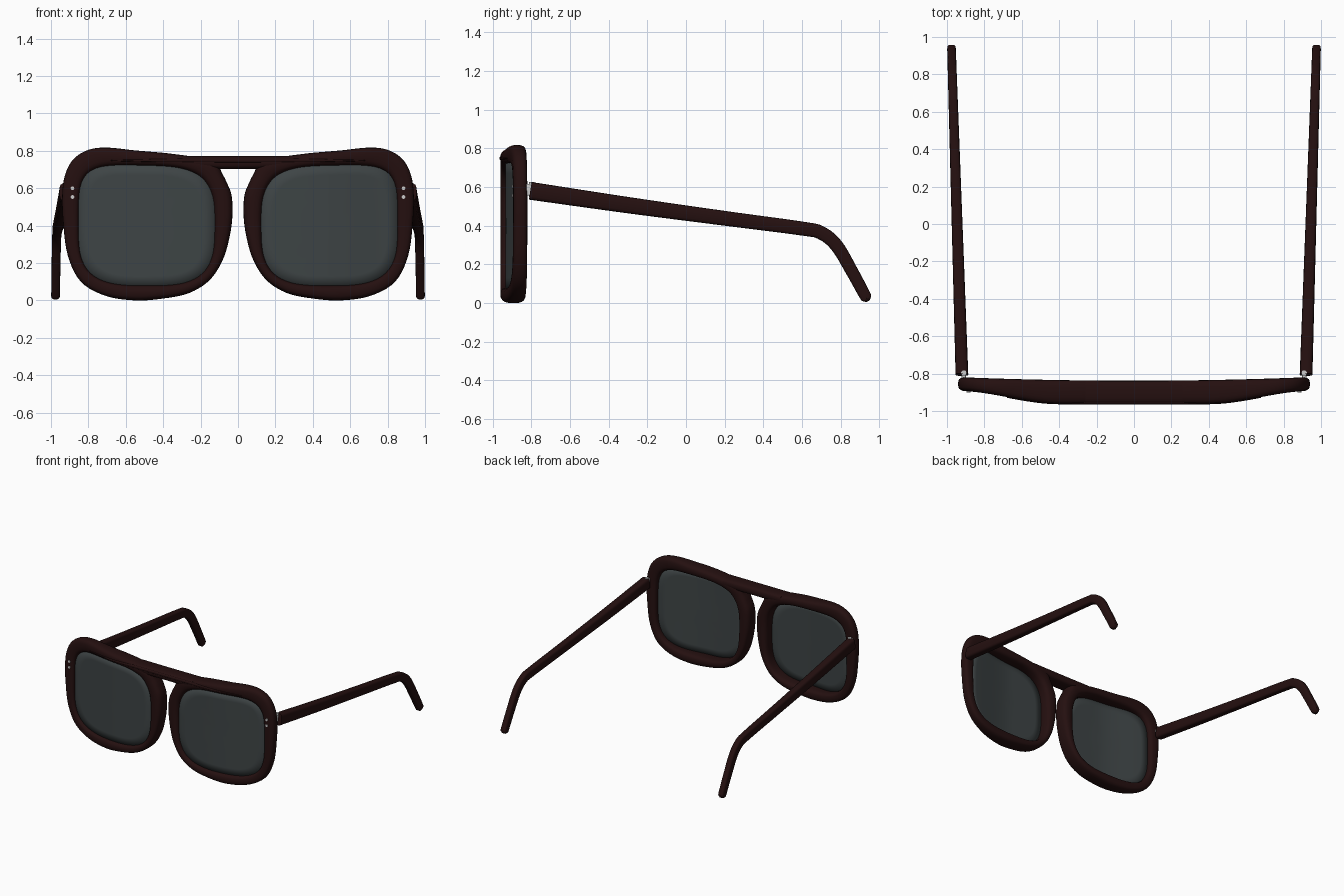
import bpy, bmesh, math
from mathutils import Vector

if "Cube" in bpy.data.objects:
    bpy.data.objects.remove(bpy.data.objects["Cube"])


def material(name, color, rough):
    m = bpy.data.materials.new(name)
    m.use_nodes = True
    m.diffuse_color = (*color, 1)
    node = m.node_tree.nodes["Principled BSDF"]
    node.inputs["Base Color"].default_value = (*color, 1)
    node.inputs["Roughness"].default_value = rough
    return m


FRAME = material("dark_brown", (0.018, 0.005, 0.005), 0.5)
LENS = material("smoky_grey", (0.048, 0.058, 0.06), 0.5)
METAL = material("light_metal", (0.6, 0.6, 0.6), 0.5)


def finish(bm, name, mat, angle=40):
    bmesh.ops.recalc_face_normals(bm, faces=bm.faces)
    me = bpy.data.meshes.new(name)
    bm.to_mesh(me)
    bm.free()
    ob = bpy.data.objects.new(name, me)
    bpy.context.collection.objects.link(ob)
    me.materials.append(mat)
    bpy.ops.object.select_all(action="DESELECT")
    ob.select_set(True)
    bpy.context.view_layer.objects.active = ob
    bpy.ops.object.shade_smooth_by_angle(angle=math.radians(angle))
    return ob


def loft(name, sections, mat, closed=False):
    """Skin a row of equal closed sections; cap the ends unless closed."""
    bm = bmesh.new()
    rows = [[bm.verts.new(p) for p in s] for s in sections]
    n = len(rows[0])
    for i in range(len(rows) - (not closed)):
        a, b = rows[i], rows[(i + 1) % len(rows)]
        for j in range(n):
            k = (j + 1) % n
            bm.faces.new((a[j], a[k], b[k], b[j]))
    if not closed:
        bm.faces.new(rows[0])
        bm.faces.new(rows[-1])
    return finish(bm, name, mat)


def oval(n, power):
    """Superellipse points in the -1..1 square."""
    def f(c):
        return math.copysign(abs(c) ** (2 / power), c)
    return [(f(math.cos(math.tau * i / n)), f(math.sin(math.tau * i / n))) for i in range(n)]


def spline(pts, steps, closed):
    """Catmull-Rom curve through the points."""
    pts = [Vector(p) for p in pts]
    n = len(pts)
    pick = (lambda i: pts[i % n]) if closed else (lambda i: pts[max(0, min(n - 1, i))])
    out = []
    for i in range(n if closed else n - 1):
        a, b, c, d = (pick(i + k) for k in (-1, 0, 1, 2))
        for s in range(steps):
            t = s / steps
            out.append(0.5 * (2 * b + (c - a) * t + (2 * a - 5 * b + 4 * c - d) * t * t
                              + (3 * b - a - 3 * c + d) * t ** 3))
    return out if closed else out + [pts[-1]]


# Curved front and nearly straight back of the frame
def front(x):
    t = max(0, min(1, (abs(x) - 0.4) / 0.55))
    return -0.96 + 0.068 * t * t * (3 - 2 * t)


def back(x):
    return -0.838 + 0.022 * x * x


CENTRE = Vector((0.49, 0.4))


def lens_edge(p):
    """Point of the lens opening in the direction of p."""
    d = p - CENTRE
    power = 4.6 if d.x > 0 and d.y > 0 else 3.3
    r = (abs(d.x / 0.362) ** power + abs(d.y / 0.318) ** power) ** (-1 / power)
    q = CENTRE + d * r
    q.y += 0.025 * d.x * r * max(0, d.y * r) / 0.32
    return q


OUTLINE = [(.085, .68), (.06, .63), (.034, .56), (.03, .45), (.045, .34), (.08, .22),
           (.15, .11), (.26, .04), (.4, .01), (.55, 0), (.71, .025), (.84, .1),
           (.91, .24), (.935, .42), (.94, .56), (.925, .67), (.88, .755), (.8, .805),
           (.7, .817), (.55, .802), (.38, .787), (.22, .765), (.12, .74)]
outer = spline(OUTLINE, 5, True)
inner = [lens_edge(p) for p in outer]
SECTION = oval(20, 2.9)

# Arm path as (y, z), with half height
ARM = spline([(-.805, .58, .046), (-.3, .506, .042), (.2, .438, .038), (.6, .385, .036),
              (.7, .362, .035), (.78, .295, .034), (.86, .16, .032), (.925, .04, .03),
              (.935, .022, .024), (.942, .01, .01)], 6, False)

for side, s in (("left", 1), ("right", -1)):
    # Rim
    sections = []
    for a, b in zip(inner, outer):
        ring = []
        for u, v in SECTION:
            p = a.lerp(b, (u + 1) / 2)
            f, k = front(p.x), back(p.x)
            ring.append((s * p.x, (f + k) / 2 + v * (k - f) / 2, p.y))
        sections.append(ring)
    loft(side + "_rim", sections, FRAME, True)

    # Lens: concentric rings, slightly oversized so the edge sits in the rim
    bm = bmesh.new()
    rows = []
    for scale in (1.03, 0.85, 0.65, 0.45, 0.25, 0.08):
        row = []
        for a in inner:
            p = CENTRE + (a - CENTRE) * scale
            row.append(bm.verts.new((s * p.x, front(p.x) + 0.032, p.y)))
        rows.append(row)
    for a, b in zip(rows, rows[1:]):
        for j in range(len(a)):
            k = (j + 1) % len(a)
            bm.faces.new((a[j], a[k], b[k], b[j]))
    bm.faces.new(rows[-1])
    lens = finish(bm, side + "_lens", LENS)
    mod = lens.modifiers.new("thickness", "SOLIDIFY")
    mod.thickness = 0.012
    mod.offset = 0

    # Temple arm, swept along its path
    sections = []
    for i, p in enumerate(ARM):
        d = ARM[min(i + 1, len(ARM) - 1)] - ARM[max(i - 1, 0)]
        d = Vector((d.x, d.y)).normalized()
        t = (p.x + 0.805) / 1.75
        half = min(0.034 - 0.011 * t, p.z)
        x = 0.92 + 0.056 * t
        sections.append([(s * (x + u * half), p.x - d.y * v * p.z, p.y + d.x * v * p.z)
                         for u, v in oval(16, 4)])
    loft(side + "_arm", sections, FRAME)

    # Hinge: barrel and leaf
    def tube(name, x, z, y0, y1, r):
        loft(name, [[(s * x + u * r, y, z + v * r) for u, v in oval(12, 2)]
                    for y in (y0, y1)], METAL)
    loft(side + "_hinge_barrel", [[(s * 0.91 + u * 0.015, -0.797 + v * 0.015, z)
                                   for u, v in oval(12, 2)] for z in (0.545, 0.625)], METAL)
    loft(side + "_hinge_leaf", [[(s * 0.91 + u * 0.012, y, 0.585 + v * 0.03)
                                 for u, v in oval(16, 6)] for y in (-0.84, -0.79)], METAL)

    # Pair of rivets on the rim front
    for label, z in (("upper", 0.6), ("lower", 0.553)):
        y = front(0.885)
        tube(f"{side}_{label}_rivet", 0.885, z, y - 0.006, y + 0.02, 0.01)


# Bars across the brow
def bar(name, half, z, height, y_front, y_back, taper):
    sections = []
    for i in range(25):
        x = half * (i / 12 - 1)
        h = height * (1 - taper * abs(x / half) ** 3)
        f, k = y_front(x), y_back(x)
        sections.append([(x, (f + k) / 2 + u * (k - f) / 2, z + v * h) for u, v in oval(20, 3.2)])
    loft(name, sections, FRAME)


bar("bridge", 0.26, 0.737, 0.035, front, back, 0)
bar("brow_ridge", 0.68, 0.748, 0.012, lambda x: front(x) - 0.004, lambda x: front(x) + 0.04, 0.8)
